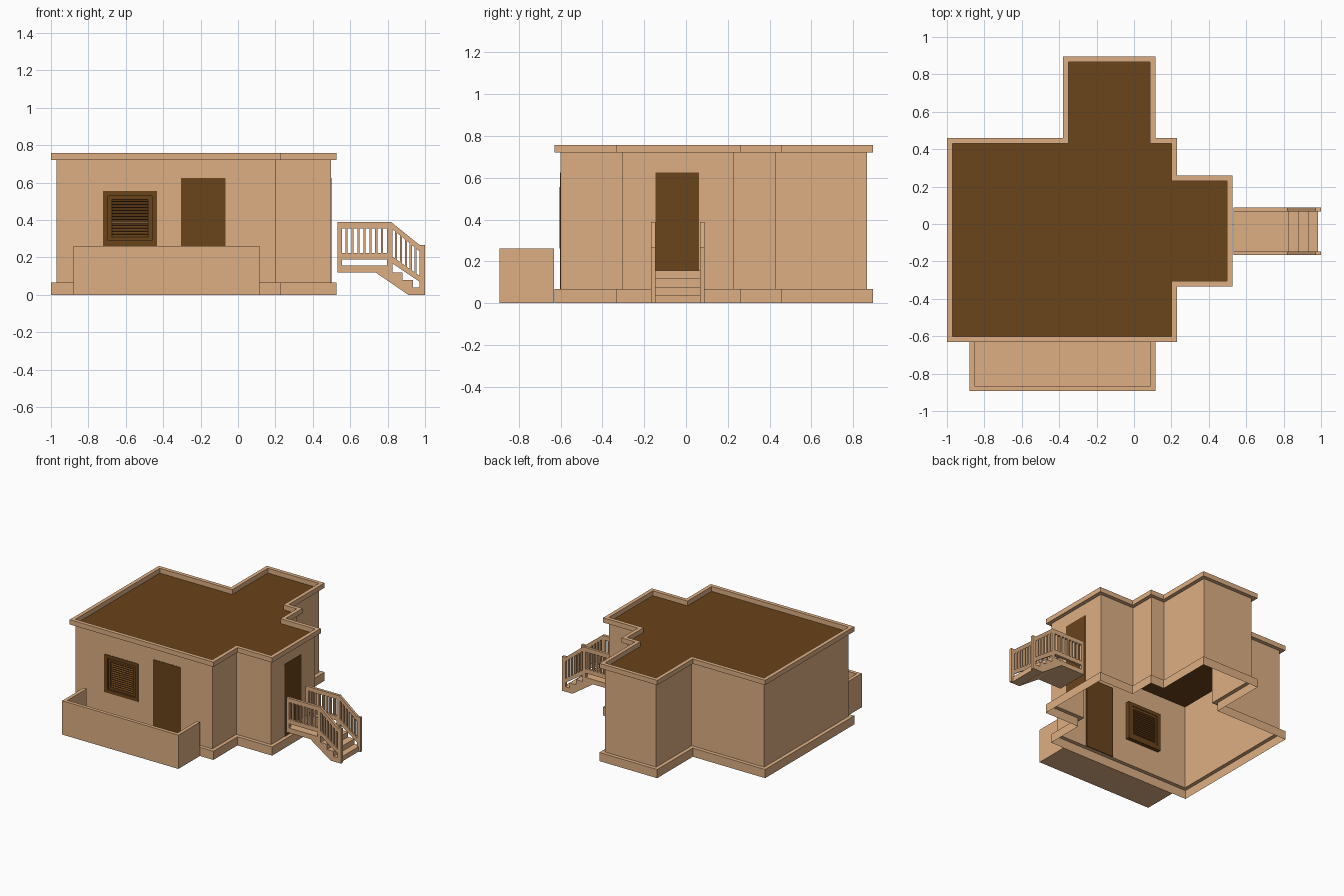
import bpy, math
from mathutils import Matrix

if "Cube" in bpy.data.objects:
    bpy.data.objects.remove(bpy.data.objects["Cube"])


def material(name, rgb):
    m = bpy.data.materials.new(name)
    m.diffuse_color = (*rgb, 1)
    m.use_nodes = True
    m.node_tree.nodes["Principled BSDF"].inputs["Base Color"].default_value = m.diffuse_color
    return m


TAN = material("plaster", (0.73, 0.43, 0.23))
BROWN = material("dark_wood", (0.144, 0.056, 0.011))


def make(name, verts, faces, mat):
    me = bpy.data.meshes.new(name)
    me.from_pydata(verts, [], faces)
    me.materials.append(mat)
    ob = bpy.data.objects.new(name, me)
    bpy.context.collection.objects.link(ob)
    return ob


def prism(name, profile, y0, y1, mat=TAN):
    """Extrude an xz profile (counter-clockwise) from y0 to y1."""
    n = len(profile)
    verts = [(x, y, z) for y in (y0, y1) for x, z in profile]
    faces = [tuple(range(n)), tuple(range(2 * n - 1, n - 1, -1))]
    faces += [(i, i + n, (i + 1) % n + n, (i + 1) % n) for i in range(n)]
    return make(name, verts, faces, mat)


def box(name, x0, x1, y0, y1, z0, z1, mat=TAN):
    return prism(name, [(x0, z0), (x1, z0), (x1, z1), (x0, z1)], y0, y1, mat)


def inset(pts, d):
    """Offset a counter-clockwise right-angled outline inwards."""
    out = []
    for i, (x, y) in enumerate(pts):
        for a, b in ((pts[i - 1], (x, y)), ((x, y), pts[(i + 1) % len(pts)])):
            dx, dy = b[0] - a[0], b[1] - a[1]
            l = math.hypot(dx, dy)
            if a == pts[i - 1]:
                sx, sy = -dy / l * d, dx / l * d
            else:
                sx, sy = sx - dy / l * d, sy + dx / l * d
        out.append((x + sx, y + sy))
    return out


def bands(name, rings, skip=(), closed=False):
    """Join successive (outline, z) rings with quads; skip side numbers."""
    n = len(rings[0][0])
    verts = [(x, y, z) for o, z in rings for x, y in o]
    faces = []
    for r in range(len(rings) if closed else len(rings) - 1):
        a, b = r * n, ((r + 1) % len(rings)) * n
        faces += [(a + i, a + (i + 1) % n, b + (i + 1) % n, b + i)
                  for i in range(n) if i not in skip]
    return make(name, verts, faces, TAN)


# Building outline
outer = [(-1, -.63), (.23, -.63), (.23, -.335), (.527, -.335), (.527, .26),
         (.23, .26), (.23, .46), (.115, .46), (.115, .895), (-.38, .895),
         (-.38, .46), (-1, .46)]
wall = inset(outer, 0.029)
Z_BASE, Z_ROOF, Z_TOP = 0.067, 0.72, 0.757

# Hollow base skirt, walls, parapet and roof
bands("base_skirt", [(outer, 0), (outer, Z_BASE), (wall, Z_BASE)])
bands("walls", [(wall, Z_BASE), (wall, Z_ROOF)], skip=(0,))
bands("parapet", [(wall, Z_ROOF), (outer, Z_ROOF), (outer, Z_TOP), (wall, Z_TOP)],
      closed=True)
make("roof", [(x, y, Z_ROOF) for x, y in wall], [tuple(range(12))], BROWN)

# Front wall with a window opening
xs = [wall[0][0], -.722, -.433, wall[1][0]]
zs = [Z_BASE, .262, .556, Z_ROOF]
YF = wall[0][1]
make("front_wall", [(x, YF, z) for z in zs for x in xs],
     [(r * 4 + c, r * 4 + c + 1, r * 4 + c + 5, r * 4 + c + 4)
      for r in range(3) for c in range(3) if (r, c) != (1, 1)], TAN)

# Doors
box("front_door", -.305, -.067, YF - .003, YF + .008, Z_BASE, .625, BROWN)
XR = wall[3][0]
box("side_door", XR - .008, XR + .003, -.145, .062, Z_BASE, .625, BROWN)


# Window: two nested frames and tilted slats
def frame(name, x0, x1, z0, z1, w, ya, yb):
    box(name + "_left", x0, x0 + w, ya, yb, z0, z1, BROWN)
    box(name + "_right", x1 - w, x1, ya, yb, z0, z1, BROWN)
    box(name + "_bottom", x0 + w, x1 - w, ya, yb, z0, z0 + w, BROWN)
    box(name + "_top", x0 + w, x1 - w, ya, yb, z1 - w, z1, BROWN)


frame("window_frame", -.722, -.433, .262, .556, .027, YF - .004, YF + .03)
frame("shutter_frame", -.695, -.46, .289, .529, .02, YF + .008, YF + .026)
N_SLATS = 13
for i in range(N_SLATS):
    s = box("window_slat", -.677, -.478, -.010, .010, -.0025, .0025, BROWN)
    s.matrix_world = (Matrix.Translation((0, YF + .017, .314 + i * .19 / (N_SLATS - 1)))
                      @ Matrix.Rotation(math.radians(35), 4, 'X'))

# Front balcony
box("balcony_floor", -.88, .115, -.893, -.632, 0, Z_BASE)
box("balcony_front", -.88, .115, -.893, -.866, Z_BASE, .262)
box("balcony_left", -.88, -.853, -.866, -.632, Z_BASE, .262)
box("balcony_right", .088, .115, -.866, -.632, Z_BASE, .262)

# Landing and steps
prism("steps", [(.532, .12), (.735, .12), (.91, 0), (.985, 0), (.985, .038),
                (.935, .038), (.935, .078), (.88, .078), (.88, .118),
                (.825, .118), (.825, .157), (.532, .157)], -.15, .07)


# Railings on both sides of the stair
def bar_row(x0, x1, slots, low, high, ya, yb, w=.011):
    gap = (x1 - x0 - (slots - 1) * w) / slots
    for i in range(1, slots):
        a = x0 + i * gap + (i - 1) * w
        b = a + w
        prism("baluster", [(a, low(a)), (b, low(b)), (b, high(b)), (a, high(a))], ya, yb)


for y0, y1 in ((-.167, -.147), (.068, .088)):
    prism("stringer", [(.532, .12), (.735, .12), (.91, 0), (.985, 0), (.985, .038),
                       (.935, .038), (.935, .078), (.88, .078), (.88, .118),
                       (.825, .118), (.825, .157), (.532, .157)], y0, y1)
    box("inner_post", .532, .555, y0, y1, .157, .355)
    box("middle_post", .797, .825, y0, y1, .157, .355)
    box("end_post", .97, 1.0, y0, y1, 0, .267)
    box("landing_low_rail", .555, .797, y0, y1, .19, .223)
    prism("top_rail", [(.532, .355), (.82, .355), (.97, .233), (.97, .267),
                       (.82, .388), (.532, .388)], y0, y1)
    prism("slope_low_rail", [(.825, .168), (.97, .07), (.97, .102), (.825, .205)], y0, y1)
    bar_row(.555, .797, 8, lambda x: .22, lambda x: .357, y0, y1)
    bar_row(.825, .97, 6, lambda x: .203 - (x - .825) * .71,
            lambda x: .355 - (x - .82) * .81, y0, y1)
